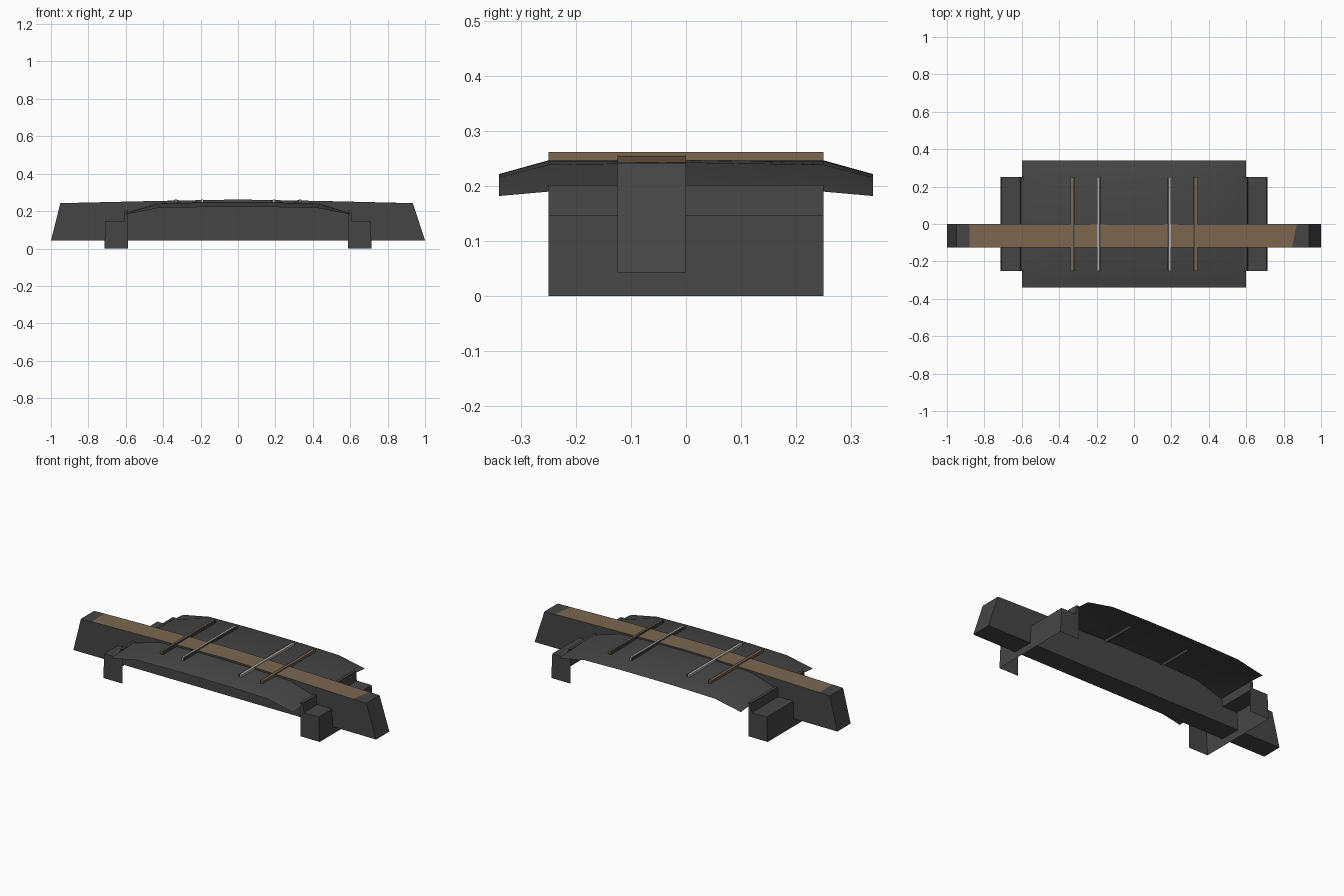
import bpy, math

if "Cube" in bpy.data.objects:
    bpy.data.objects.remove(bpy.data.objects["Cube"])


def material(name, rgb):
    m = bpy.data.materials.new(name)
    m.diffuse_color = (*rgb, 1)
    m.use_nodes = True
    m.node_tree.nodes["Principled BSDF"].inputs["Base Color"].default_value = m.diffuse_color
    return m


DARK = material("dark_grey", (0.06, 0.06, 0.06))
TAN = material("tan", (0.2, 0.135, 0.08))
PALE = material("pale_grey", (0.45, 0.43, 0.40))


def build(name, verts, faces, mats):
    me = bpy.data.meshes.new(name)
    me.from_pydata(verts, [], faces)
    for m in mats:
        me.materials.append(m)
    ob = bpy.data.objects.new(name, me)
    bpy.context.collection.objects.link(ob)
    return ob


def box(name, x0, x1, y0, y1, z0, z1, mat):
    v = [(x, y, z) for x in (x0, x1) for y in (y0, y1) for z in (z0, z1)]
    f = [(0, 1, 3, 2), (4, 6, 7, 5), (0, 4, 5, 1), (2, 3, 7, 6), (0, 2, 6, 4), (1, 5, 7, 3)]
    return build(name, v, f, [mat])


# long beam: cross-sections as (front x, back x, top z), tan top between the ends
YF, YB, BOT = -0.125, 0.0, 0.043
sections = [(-0.95, -0.95, 0.242), (-0.88, -0.88, 0.244), (-0.45, -0.45, 0.254),
            (0, 0, 0.262), (0.45, 0.45, 0.254), (0.845, 0.87, 0.244), (0.935, 0.935, 0.242)]
verts = []
for i, (xf, xb, z) in enumerate(sections):
    end = -1 if i == 0 else 1 if i == len(sections) - 1 else None
    verts += [(end or xf, YF, BOT), (end or xb, YB, BOT), (xb, YB, z), (xf, YF, z)]
faces = [(0, 1, 2, 3)]
for i in range(len(sections) - 1):
    a, b = 4 * i, 4 * i + 4
    faces += [(a + k, b + k, b + (k + 1) % 4, a + (k + 1) % 4) for k in range(4)]
n = 4 * (len(sections) - 1)
faces.append((n + 3, n + 2, n + 1, n))
beam = build("beam", verts, faces, [DARK, TAN])
for p in beam.data.polygons:
    if p.normal.z < -0.9 and p.center.z > 0.2:
        p.flip()
for p in beam.data.polygons:
    if abs(p.normal.z) > 0.9 and p.center.z > 0.2 and abs(p.center.x) < 0.87:
        p.material_index = 1

# arched thin deck shell
xs = [-0.6, -0.43, -0.2, 0, 0.2, 0.43, 0.6]
ys = [-0.34, -0.25, 0, 0.25, 0.34]
heights = {0.34: (0.222, 0.221, 0.216, 0.182),
           0.25: (0.247, 0.246, 0.239, 0.190),
           0: (0.252, 0.251, 0.243, 0.192)}
verts = [(x, y, heights[abs(y)][abs(i - 3)]) for y in ys for i, x in enumerate(xs)]
nx = len(xs)
faces = [(r * nx + c, r * nx + c + 1, (r + 1) * nx + c + 1, (r + 1) * nx + c)
         for r in range(len(ys) - 1) for c in range(nx - 1)]
deck = build("deck", verts, faces, [DARK])
bpy.context.view_layer.objects.active = deck
deck.select_set(True)
bpy.ops.object.shade_smooth_by_angle(angle=math.radians(25))

# stepped supports, open underneath and on the inner side
profile = [(0.587, 0), (0.715, 0), (0.708, 0.147), (0.61, 0.147), (0.605, 0.202), (0.587, 0.202)]
k = len(profile)
for side, s in (("left", -1), ("right", 1)):
    verts = [(s * x, y, z) for y in (-0.25, 0.25) for x, z in profile]
    faces = [tuple(range(k)), tuple(reversed(range(k, 2 * k)))]
    faces += [(i, i + k, i + k + 1, i + 1) for i in range(1, k - 1)]
    if s < 0:
        faces = [f[::-1] for f in faces]
    build(side + "_support", verts, faces, [DARK])

# cross strips with a dark edge on the inner side
for side, s in (("left", -1), ("right", 1)):
    for part, x, mat in (("outer", 0.333, TAN), ("inner", 0.193, PALE)):
        box(f"{side}_{part}_strip", s * x - 0.006, s * x + 0.006, -0.25, 0.25, 0.247, 0.262, mat)
        e = s * (x - 0.01)
        box(f"{side}_{part}_strip_edge", e - 0.004, e + 0.004, -0.25, 0.25, 0.245, 0.2605, DARK)

# fix face winding on the closed and open parts
import bmesh
for ob in bpy.data.objects:
    if ob.name != "deck" and not ob.name.endswith("support"):
        bm = bmesh.new()
        bm.from_mesh(ob.data)
        bmesh.ops.recalc_face_normals(bm, faces=bm.faces)
        bm.to_mesh(ob.data)
        bm.free()
